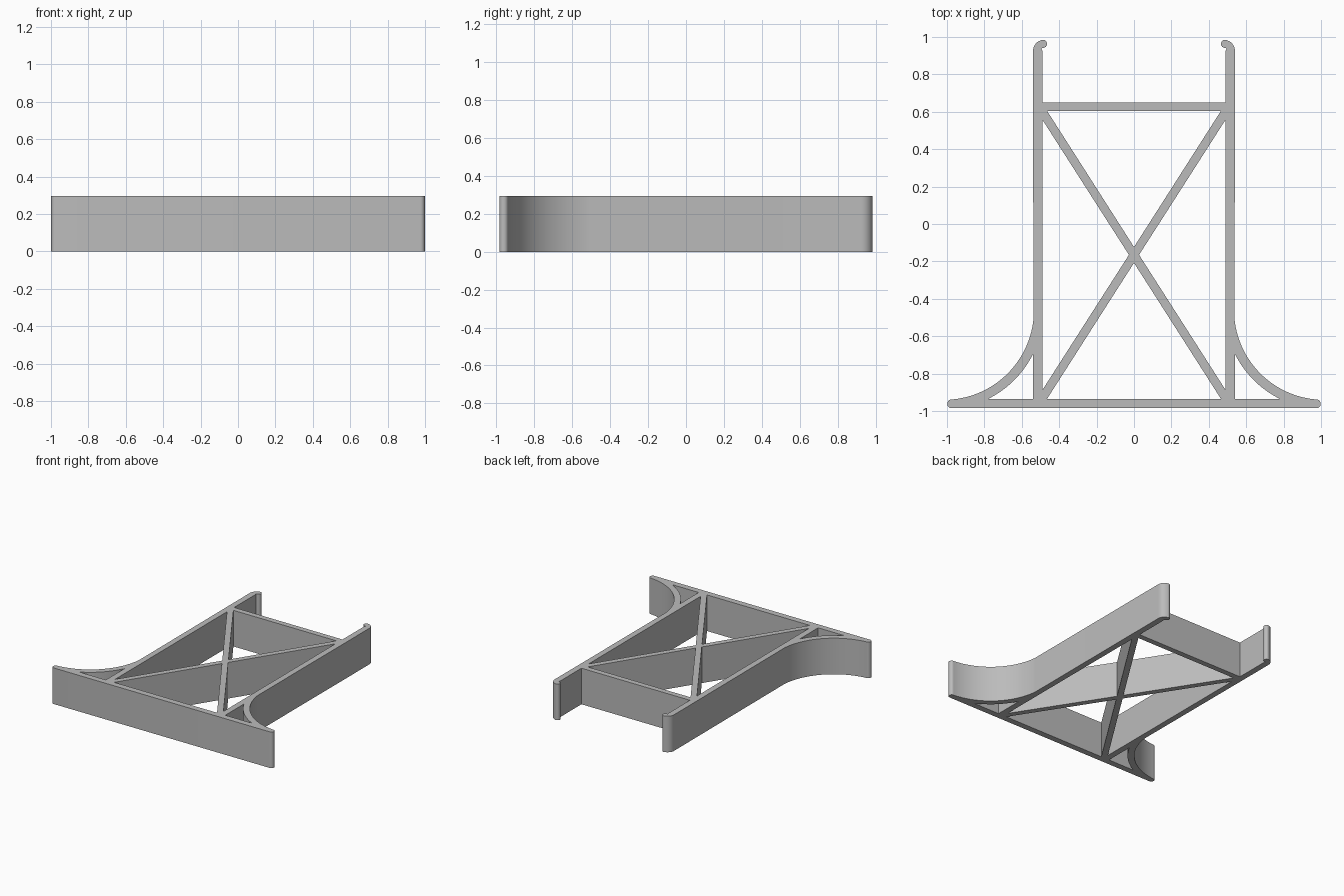
import bpy
import bmesh
from math import atan2, cos, sin, radians, sqrt

cube = bpy.data.objects.get("Cube")
if cube:
    bpy.data.objects.remove(cube, do_unlink=True)

HEIGHT = 0.295
POST_OUT, POST_IN = 0.54, 0.49      # faces of the side walls
FRONT, BASE_IN = -0.985, -0.935     # faces of the base wall
BAR_IN, BAR_OUT = 0.605, 0.65       # faces of the rear crossbar
FLARE = (1.015, -0.46)              # centre of the flared brackets
R_OUT, R_IN = 0.48, 0.53


def arc(centre, radius, start, end, steps):
    """Points on an arc, angles in degrees."""
    angles = [radians(start + (end - start) * i / steps) for i in range(steps + 1)]
    return [(centre[0] + radius * cos(a), centre[1] + radius * sin(a)) for a in angles]


def mirror(points):
    return [(-x, y) for x, y in reversed(points)]


# Right half of the outer outline, from the base round to the rear crossbar
half = arc((0.975, -0.9615), 0.0235, -90, 90, 12)              # rounded base tip
half += arc(FLARE, R_OUT, 264, 186, 28)                        # flared bracket
half += arc((0.48, 0.925), 0.06, 0, 60, 8)                     # bend of the hook
half += arc((0.487, 0.963), 0.022, 60, 270, 14)                # hook bead
half += [(0.496, 0.938), (POST_IN, 0.928), (POST_IN, BAR_OUT)]
outline = half + mirror(half)

# Openings between the diagonal braces
rear_gap = [(-0.465, BAR_IN), (0.465, BAR_IN), (0, -0.123)]
front_gap = [(-0.465, BASE_IN), (0.465, BASE_IN), (0, -0.208)]
side_gap = [(POST_IN, 0.558), (POST_IN, -0.888), (0.027, -0.165)]

# Opening behind each flared bracket
dx, dy = FLARE[0] - POST_OUT, FLARE[1] - BASE_IN
a0 = atan2(-sqrt(R_IN**2 - dx**2), -dx) * 57.29578
a1 = atan2(-dy, -sqrt(R_IN**2 - dy**2)) * 57.29578
flare_gap = arc(FLARE, R_IN, a0, a1, 18) + [(POST_OUT, BASE_IN)]

# Filled and extruded profile
curve = bpy.data.curves.new("support_frame", 'CURVE')
curve.dimensions = '2D'
curve.fill_mode = 'BOTH'
curve.extrude = HEIGHT / 2
for loop in (outline, rear_gap, front_gap, side_gap, mirror(side_gap),
             flare_gap, mirror(flare_gap)):
    spline = curve.splines.new('POLY')
    spline.points.add(len(loop) - 1)
    for point, (x, y) in zip(spline.points, loop):
        point.co = (x, y, 0, 1)
    spline.use_cyclic_u = True

frame = bpy.data.objects.new("support_frame", curve)
bpy.context.collection.objects.link(frame)
bpy.ops.object.select_all(action='DESELECT')
frame.select_set(True)
bpy.context.view_layer.objects.active = frame
bpy.ops.object.convert(target='MESH')
frame = bpy.context.object

# Weld the caps to the walls and stand the frame on the floor
bm = bmesh.new()
bm.from_mesh(frame.data)
bmesh.ops.remove_doubles(bm, verts=bm.verts, dist=0.0005)
bmesh.ops.translate(bm, verts=bm.verts, vec=(0, 0, HEIGHT / 2))
bmesh.ops.recalc_face_normals(bm, faces=bm.faces)
bm.to_mesh(frame.data)
bm.free()
bpy.ops.object.shade_smooth_by_angle(angle=radians(25))

# Single grey finish
grey = bpy.data.materials.new("light_grey")
grey.use_nodes = True
colour = (0.5, 0.5, 0.5, 1)
grey.diffuse_color = colour
grey.node_tree.nodes["Principled BSDF"].inputs["Base Color"].default_value = colour
frame.data.materials.clear()
frame.data.materials.append(grey)
